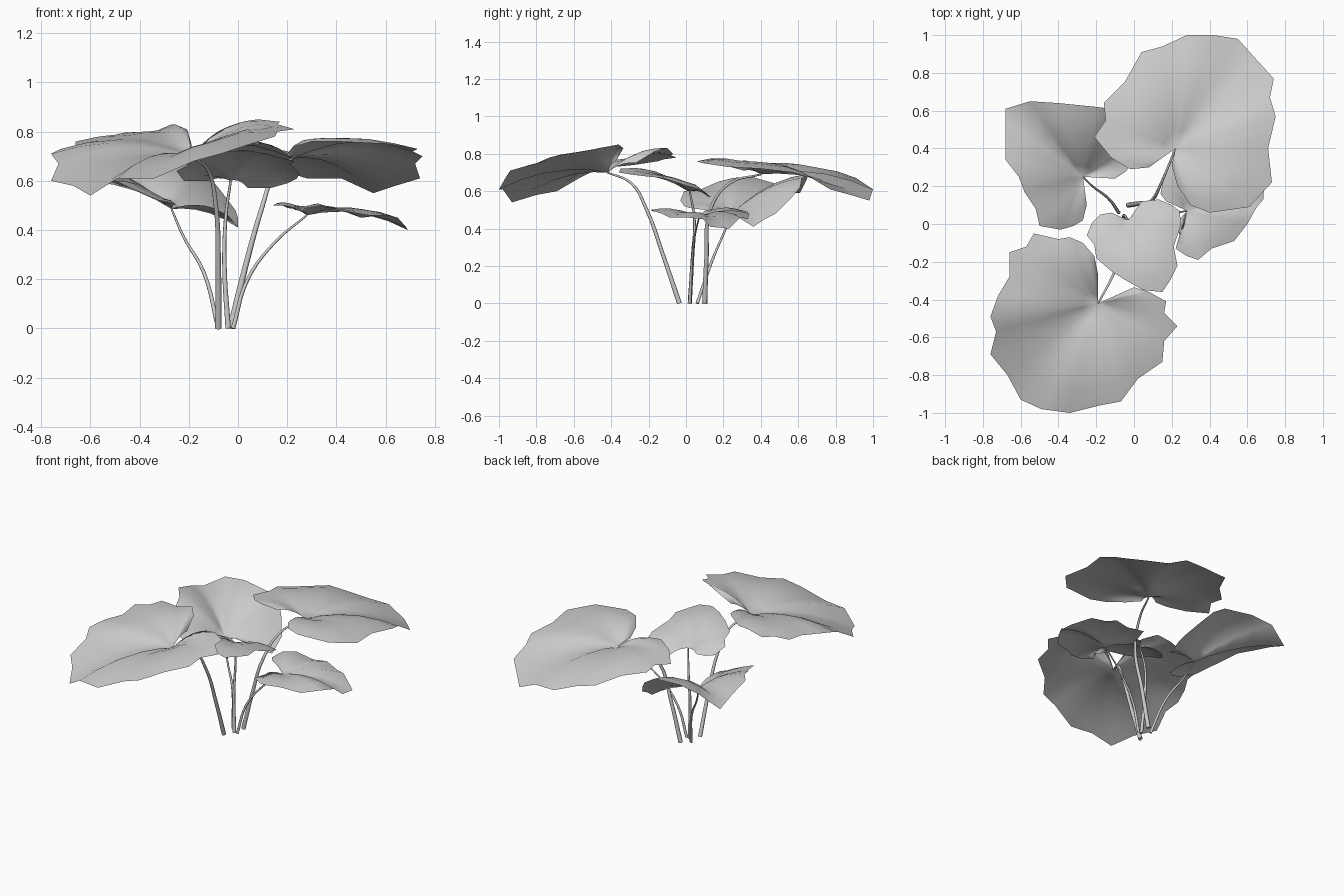
import bpy, bmesh
from mathutils import Vector


def leaf(name, centre, rim, bulge):
    """Open fan from the stalk joint to the rim; the gap is the notch."""
    bm = bmesh.new()
    c = Vector(centre)
    hub = bm.verts.new(c)
    prev = None
    for p in rim:
        p = Vector(p)
        line = []
        for t in (0.15, 0.35, 0.58, 0.8, 1.0):
            v = c.lerp(p, t)
            v.z += bulge * 4 * t * (1 - t) * min(1, (p - c).length / 0.45)
            line.append(bm.verts.new(v))
        if prev:
            bm.faces.new((hub, prev[0], line[0]))
            for i in range(4):
                bm.faces.new((prev[i], prev[i + 1], line[i + 1], line[i]))
        prev = line
    bmesh.ops.recalc_face_normals(bm, faces=bm.faces)
    if sum(f.normal.z for f in bm.faces) < 0:
        bmesh.ops.reverse_faces(bm, faces=bm.faces)
    for f in bm.faces:
        f.smooth = True
    me = bpy.data.meshes.new(name)
    bm.to_mesh(me)
    bm.free()
    bpy.context.collection.objects.link(bpy.data.objects.new(name, me))


def stalk(name, points, r0, r1):
    """Tapered round stalk along a smooth path."""
    cu = bpy.data.curves.new(name, 'CURVE')
    cu.dimensions = '3D'
    cu.bevel_depth = 1.0
    cu.bevel_resolution = 2
    cu.resolution_u = 5
    cu.use_fill_caps = True
    s = cu.splines.new('BEZIER')
    s.bezier_points.add(len(points) - 1)
    for i, (b, p) in enumerate(zip(s.bezier_points, points)):
        b.co = p
        b.handle_left_type = b.handle_right_type = 'AUTO'
        b.radius = r0 + (r1 - r0) * i / (len(points) - 1)
    bpy.context.collection.objects.link(bpy.data.objects.new(name, cu))


# Large front leaf
front_c = (-.19, -.42, .70)
leaf("front_leaf", front_c, [
    (-.07, -.375, .76), (0, -.335, .83), (.08, -.36, .85), (.17, -.41, .84),
    (.16, -.47, .83), (.23, -.54, .81), (.16, -.62, .80), (.15, -.73, .78),
    (.02, -.82, .74), (-.07, -.94, .71), (-.18, -.96, .68), (-.34, -1, .61),
    (-.49, -.98, .61), (-.60, -.93, .54), (-.67, -.80, .58), (-.76, -.69, .60),
    (-.73, -.57, .67), (-.76, -.49, .71), (-.72, -.38, .73), (-.66, -.28, .74),
    (-.66, -.15, .76), (-.57, -.12, .77), (-.53, -.05, .78), (-.40, -.08, .79),
    (-.34, -.07, .80), (-.27, -.10, .83), (-.21, -.17, .81), (-.19, -.27, .75)], .05)

# Large back leaf
back_c = (.22, .40, .69)
leaf("back_leaf", back_c, [
    (.08, .30, .75), (-.02, .29, .76), (-.12, .35, .74), (-.21, .46, .71),
    (-.15, .55, .72), (-.16, .64, .71), (-.05, .75, .70), (.04, .91, .67),
    (.15, .94, .65), (.28, 1, .61), (.42, 1, .61), (.55, .98, .55),
    (.64, .88, .58), (.74, .77, .61), (.72, .67, .67), (.75, .57, .70),
    (.71, .40, .72), (.73, .22, .73), (.61, .09, .75), (.40, .06, .76),
    (.30, .10, .76), (.23, .20, .74), (.20, .31, .71)], .05)

# Left leaf, leaning down to the right
leaf("left_leaf", (-.27, .25, .485), [
    (-.25, .10, .50), (-.27, .02, .51), (-.32, -.01, .52), (-.39, -.03, .55),
    (-.50, -.01, .60), (-.52, .08, .61), (-.58, .17, .65), (-.61, .25, .67),
    (-.68, .34, .68), (-.68, .48, .64), (-.68, .61, .59), (-.55, .65, .67),
    (-.40, .64, .69), (-.20, .62, .67), (-.12, .61, .62), (-.07, .56, .56),
    (-.01, .48, .48), (0, .42, .45), (0, .36, .41), (-.04, .28, .46),
    (-.10, .24, .49)], .04)

# Middle leaf, leaning down to the back
leaf("middle_leaf", (-.03, .02, .60), [
    (.04, .12, .57), (.13, .13, .57), (.20, .10, .59), (.24, .07, .61),
    (.25, 0, .63), (.21, -.12, .67), (.23, -.22, .68), (.19, -.30, .69),
    (.15, -.36, .70), (.05, -.35, .72), (-.04, -.30, .72), (-.12, -.25, .70),
    (-.20, -.18, .68), (-.21, -.11, .66), (-.25, -.06, .64), (-.22, .01, .60),
    (-.18, .05, .60), (-.12, .06, .60)], .05)

# Low right leaf
leaf("right_leaf", (.28, .07, .46), [
    (.17, .12, .50), (.14, .16, .50), (.16, .25, .51), (.20, .33, .49),
    (.33, .33, .47), (.42, .34, .48), (.50, .33, .45), (.58, .29, .46),
    (.69, .23, .40), (.685, .13, .41), (.65, .09, .45), (.60, 0, .46),
    (.53, -.09, .46), (.41, -.13, .48), (.34, -.19, .50), (.28, -.17, .49),
    (.22, -.13, .49), (.25, -.08, .49), (.22, 0, .48)], .04)

# Stalks
stalk("front_stalk", [(-.08, -.035, 0), (-.08, -.12, .25), (-.09, -.21, .50),
                      (-.12, -.29, .64), front_c], .013, .005)
stalk("back_stalk", [(-.03, .10, 0), (.03, .11, .25), (.10, .13, .50),
                     (.15, .23, .64), back_c], .014, .005)
stalk("left_stalk", [(-.08, .06, 0), (-.14, .14, .23), (-.22, .20, .37),
                     (-.27, .25, .485)], .009, .004)
stalk("middle_stalk", [(-.04, .02, 0), (-.055, .035, .25), (-.05, .045, .45),
                       (-.03, .02, .60)], .011, .005)
stalk("right_stalk", [(-.02, .02, 0), (.04, .03, .20), (.15, .045, .35),
                      (.28, .07, .46)], .009, .004)
